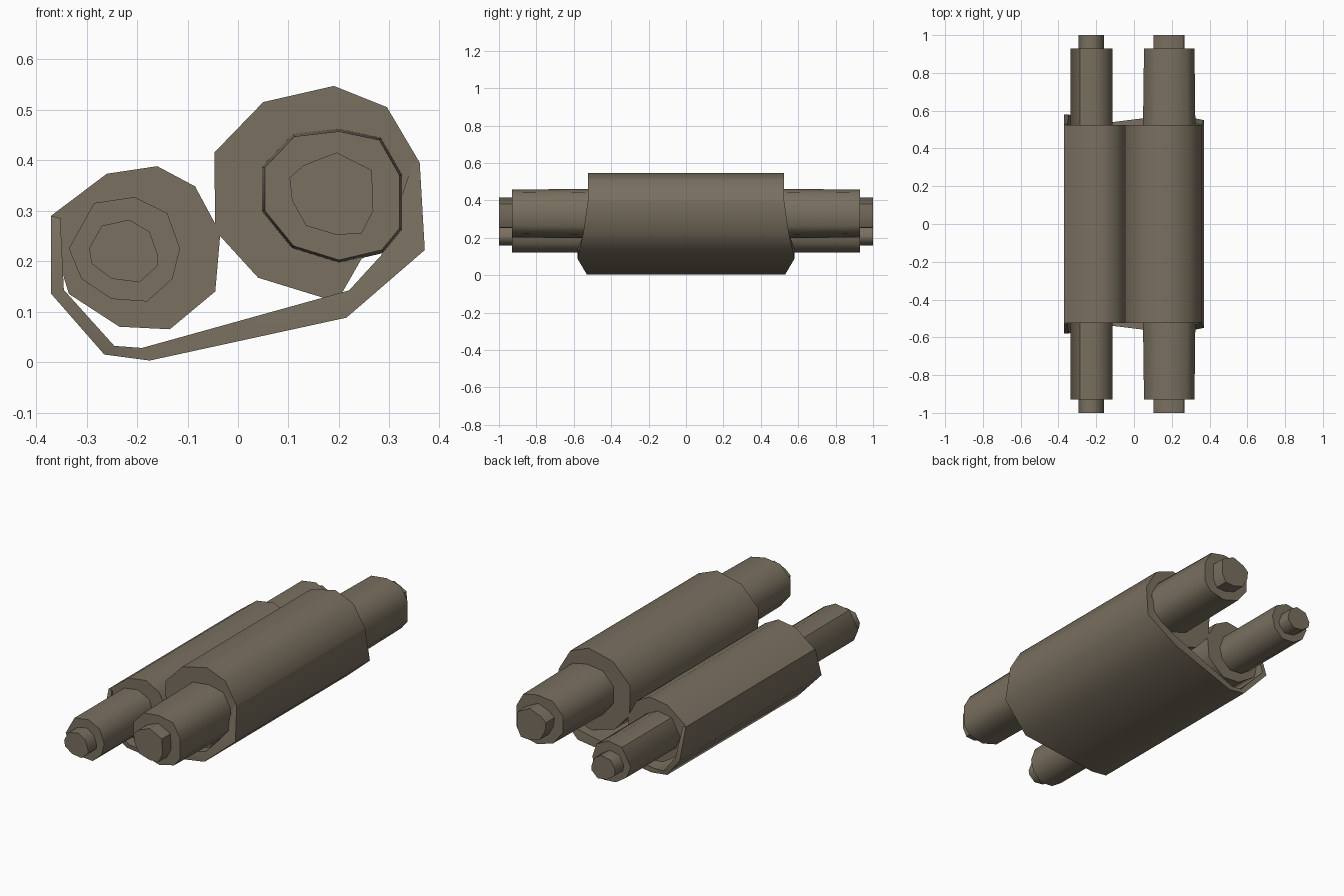
import bpy, bmesh, math

if "Cube" in bpy.data.objects:
    bpy.data.objects.remove(bpy.data.objects["Cube"])

paper = bpy.data.materials.new("aged_brown")
paper.diffuse_color = (0.19, 0.16, 0.115, 1)
paper.use_nodes = True
paper.node_tree.nodes["Principled BSDF"].inputs["Base Color"].default_value = paper.diffuse_color


def finish(bm, name, angle=52):
    bmesh.ops.recalc_face_normals(bm, faces=bm.faces)
    me = bpy.data.meshes.new(name)
    bm.to_mesh(me)
    bm.free()
    ob = bpy.data.objects.new(name, me)
    bpy.context.collection.objects.link(ob)
    me.materials.append(paper)
    bpy.ops.object.select_all(action='DESELECT')
    ob.select_set(True)
    bpy.context.view_layer.objects.active = ob
    bpy.ops.object.shade_smooth_by_angle(angle=math.radians(angle))
    return ob


def prism(name, pts, y0, y1, grow=1.0):
    """Extrude an xz outline from y0 to y1; grow scales the y0 end."""
    bm = bmesh.new()
    cx = sum(p[0] for p in pts) / len(pts)
    cz = sum(p[1] for p in pts) / len(pts)
    a = [bm.verts.new((cx + (x - cx) * grow, y0, cz + (z - cz) * grow)) for x, z in pts]
    b = [bm.verts.new((x, y1, z)) for x, z in pts]
    n = len(pts)
    bm.faces.new(a)
    bm.faces.new(b[::-1])
    for i in range(n):
        j = (i + 1) % n
        bm.faces.new((a[i], b[i], b[j], a[j]))
    return finish(bm, name)


# rolled paper, the large one with a notch where the sheet leaves it
small_roll = [(-.37, .29), (-.26, .373), (-.16, .388), (-.085, .348), (-.035, .255),
              (-.045, .14), (-.135, .065), (-.235, .07), (-.335, .135), (-.355, .2)]
large_roll = [(-.047, .415), (.05, .515), (.19, .547), (.295, .505), (.36, .395),
              (.365, .24), (.34, .238), (.275, .217), (.245, .205), (.205, .135),
              (.18, .124), (.04, .167), (-.045, .26)]
prism("small_roll", small_roll, -.525, .525)
prism("large_roll", large_roll, -.525, .525)

# rods and their end pegs
small_rod = [(-.285, .315), (-.205, .327), (-.14, .295), (-.115, .225), (-.13, .165),
             (-.18, .12), (-.25, .125), (-.31, .165), (-.335, .225)]
small_peg = [(-.27, .27), (-.215, .282), (-.175, .258), (-.158, .21), (-.16, .19),
             (-.195, .158), (-.25, .165), (-.29, .195), (-.295, .225)]
large_rod = [(.112, .447), (.2, .457), (.28, .44), (.32, .37), (.32, .265),
             (.285, .222), (.2, .202), (.11, .23), (.053, .3), (.053, .385)]
large_peg = [(.13, .39), (.195, .415), (.265, .38), (.268, .3), (.245, .255),
             (.195, .252), (.135, .27), (.107, .32), (.102, .365)]
for side, s in (("front", -1), ("back", 1)):
    prism(f"small_rod_{side}", small_rod, .4 * s, .93 * s)
    prism(f"large_rod_{side}", large_rod, .4 * s, .93 * s, 1.05)
    prism(f"small_peg_{side}", small_peg, .9 * s, s)
    prism(f"large_peg_{side}", large_peg, .9 * s, s)

# loose sheet hanging between the rolls: outer x, z, inner x, z, half width
path = [(.36, .395, .345, .39, .525), (.37, .222, .285, .213, .55),
        (.215, .088, .22, .142, .58), (-.175, .003, -.19, .028, .53),
        (-.265, .015, -.245, .032, .532), (-.37, .135, -.345, .143, .58),
        (-.37, .29, -.352, .285, .53)]
bm = bmesh.new()
rings = [[bm.verts.new(c) for c in ((ox, -w, oz), (ox, w, oz), (ix, w, iz), (ix, -w, iz))]
         for ox, oz, ix, iz, w in path]
for a, b in zip(rings, rings[1:]):
    for i in range(4):
        j = (i + 1) % 4
        bm.faces.new((a[i], a[j], b[j], b[i]))
bm.faces.new(rings[0])
bm.faces.new(rings[-1])
finish(bm, "loose_sheet", 60)
